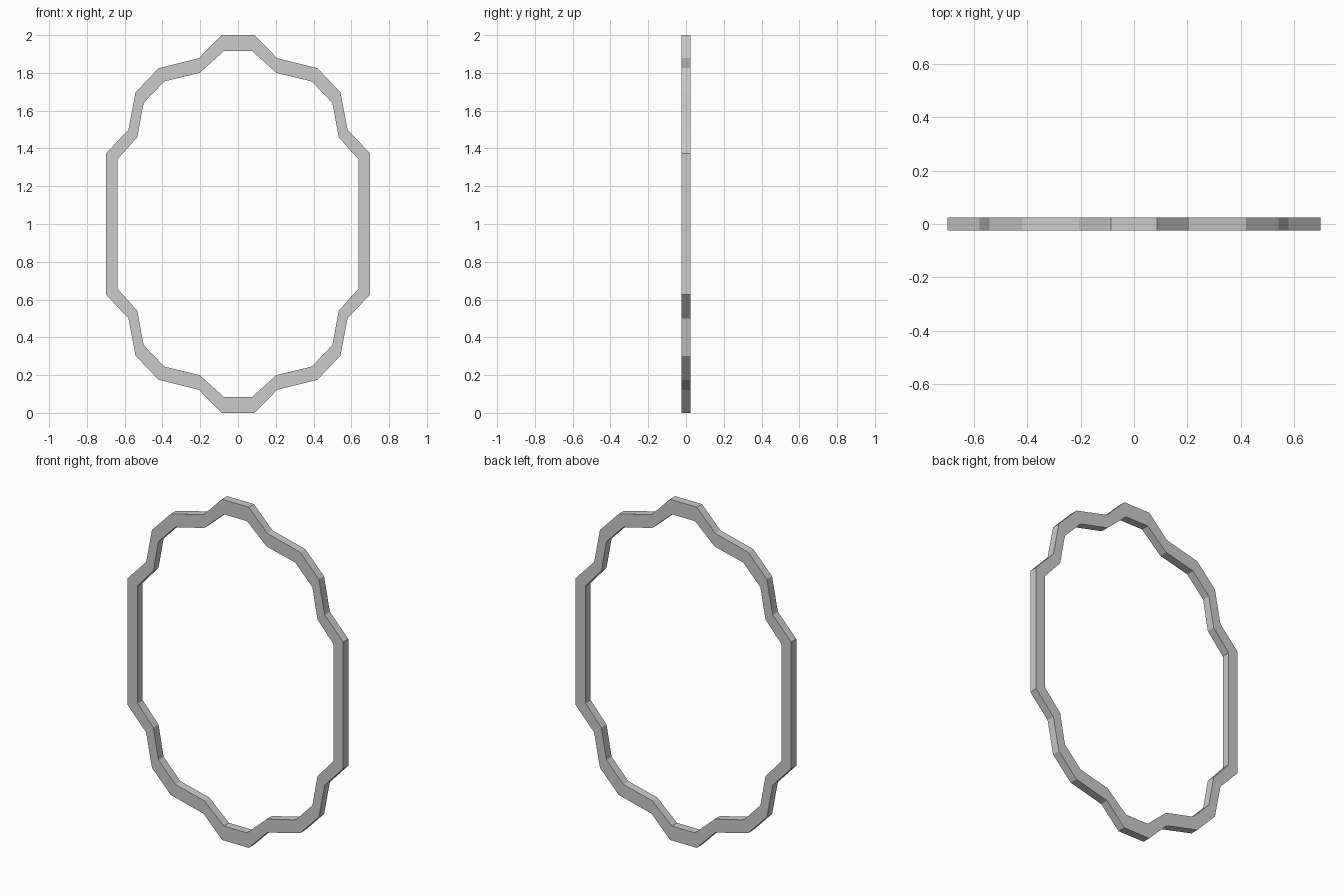
import bpy, bmesh

if "Cube" in bpy.data.objects:
    bpy.data.objects.remove(bpy.data.objects["Cube"])

HALF_DEPTH = 0.024
MID_Z = 1.0

# Upper-right quarter of each outline: (x, height above centre)
OUTER = [(0.087, 1.0), (0.207, 0.878), (0.42, 0.825),
         (0.542, 0.698), (0.58, 0.50), (0.70, 0.372)]
INNER = [(0.075, 0.915), (0.203, 0.80), (0.39, 0.755),
         (0.50, 0.64), (0.533, 0.46), (0.637, 0.343)]


def full_loop(quarter):
    """Mirror a quarter outline into a closed loop."""
    right = quarter + [(x, -z) for x, z in reversed(quarter)]
    return right + [(-x, z) for x, z in reversed(right)]


def ring(bm, quarter, y):
    return [bm.verts.new((x, y, MID_Z + z)) for x, z in full_loop(quarter)]


# Scalloped frame: four loops bridged into a closed rectangular section
bm = bmesh.new()
loops = [ring(bm, OUTER, -HALF_DEPTH), ring(bm, OUTER, HALF_DEPTH),
         ring(bm, INNER, HALF_DEPTH), ring(bm, INNER, -HALF_DEPTH)]
n = len(loops[0])
for k in range(4):
    a, b = loops[k], loops[(k + 1) % 4]
    for i in range(n):
        j = (i + 1) % n
        bm.faces.new((a[i], a[j], b[j], b[i]))
bmesh.ops.recalc_face_normals(bm, faces=bm.faces)

mesh = bpy.data.meshes.new("mirror_frame")
bm.to_mesh(mesh)
bm.free()
bpy.context.collection.objects.link(bpy.data.objects.new("mirror_frame", mesh))
